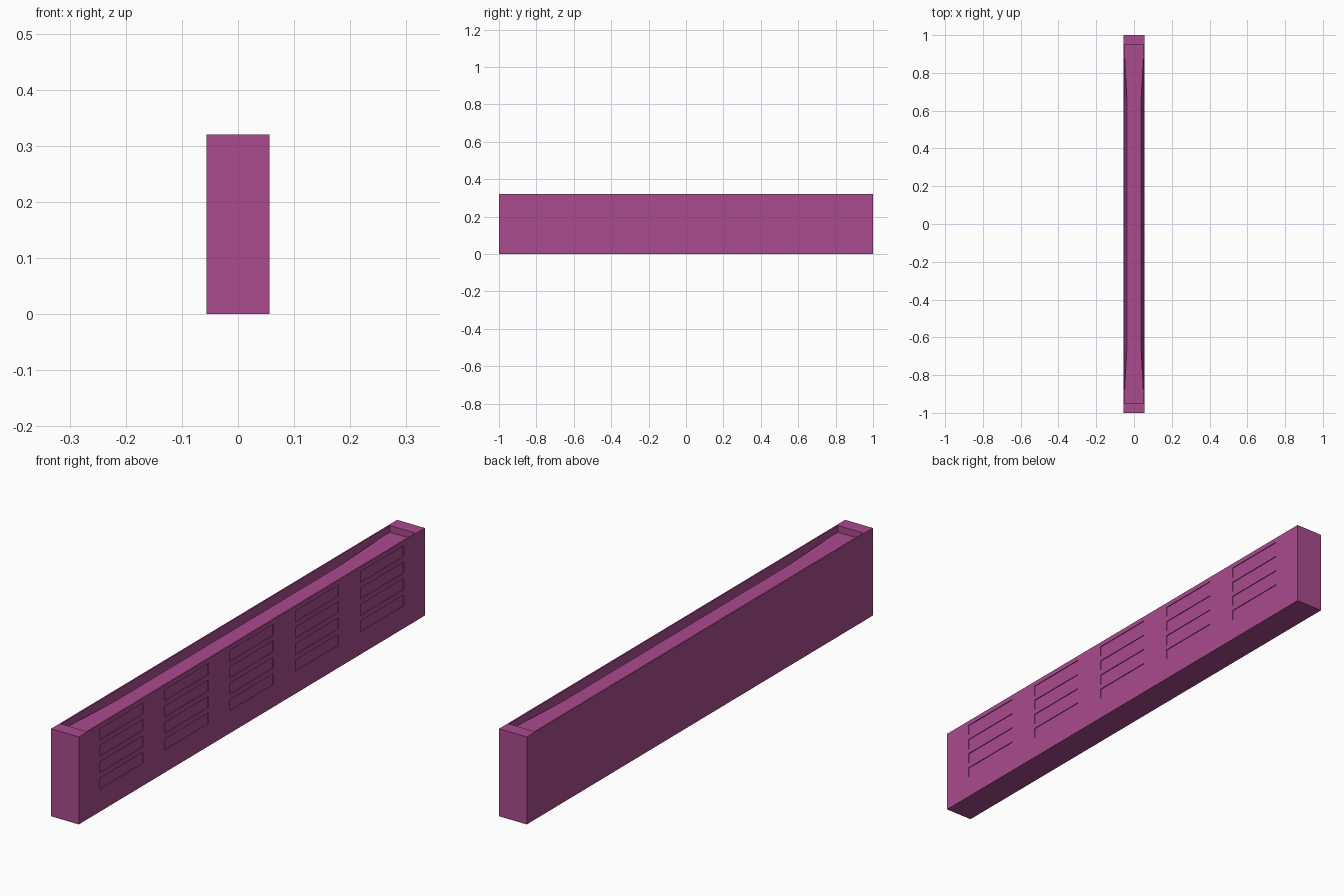
import bpy, bmesh
from mathutils import Matrix, Vector

if "Cube" in bpy.data.objects:
    bpy.data.objects.remove(bpy.data.objects["Cube"])

W, H = 0.056, 0.32          # half width, height
mat = bpy.data.materials.new("magenta")
mat.diffuse_color = (0.40, 0.07, 0.27, 1)
mat.use_nodes = True
mat.node_tree.nodes["Principled BSDF"].inputs["Base Color"].default_value = mat.diffuse_color


def add_box(bm, lo, hi):
    lo, hi = Vector(lo), Vector(hi)
    m = Matrix.Translation((lo + hi) / 2) @ Matrix.Diagonal((*(hi - lo), 1))
    bmesh.ops.create_cube(bm, size=1, matrix=m)


def finish(bm, name):
    bmesh.ops.recalc_face_normals(bm, faces=bm.faces[:])
    me = bpy.data.meshes.new(name)
    bm.to_mesh(me)
    bm.free()
    me.materials.append(mat)
    ob = bpy.data.objects.new(name, me)
    bpy.context.collection.objects.link(ob)
    return ob


# Long casing
bm = bmesh.new()
add_box(bm, (-W, -1, 0), (W, 1, H))
casing = finish(bm, "casing")

# Cutter: open trough in the top plus shallow vent recesses on the right side
bm = bmesh.new()
add_box(bm, (-W + 0.005, -0.95, 0.245), (W - 0.005, 0.95, 0.5))
for col in range(-2, 3):
    for row in range(4):
        y, z = col * 0.3765, 0.082 + row * 0.06
        add_box(bm, (W - 0.003, y - 0.125, z), (W + 0.02, y + 0.125, z + 0.04))
cutter = finish(bm, "cutter")
cutter.hide_render = True
cutter.hide_set(True)
cut = casing.modifiers.new("cut", 'BOOLEAN')
cut.operation = 'DIFFERENCE'
cut.solver = 'EXACT'
cut.object = cutter

# Inner panel: flat top that narrows along the middle, with sloped sides
bm = bmesh.new()
base = W - 0.005
rings = []
for y, top in [(-0.95, base), (-0.91, base), (-0.65, 0.037),
               (0.65, 0.037), (0.91, base), (0.95, base)]:
    pts = [(-base, 0.245), (base, 0.245), (top, 0.295), (-top, 0.295)]
    rings.append([bm.verts.new((x, y, z)) for x, z in pts])
for a, b in zip(rings, rings[1:]):
    for i in range(4):
        j = (i + 1) % 4
        bm.faces.new((a[i], a[j], b[j], b[i]))
bm.faces.new(rings[0])
bm.faces.new(rings[-1])
finish(bm, "inner_panel")
